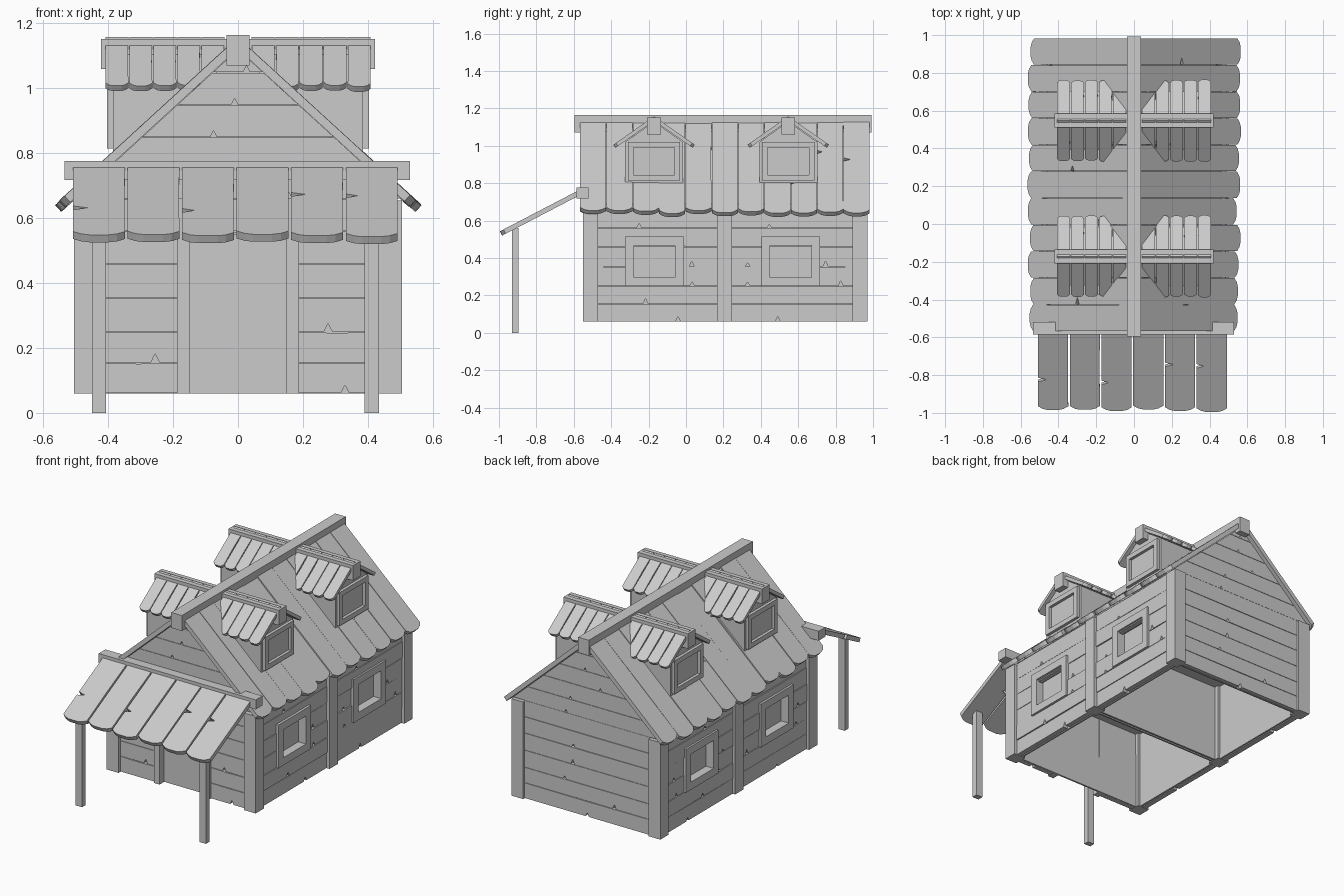
import bpy, bmesh, random
from mathutils import Vector as V

if "Cube" in bpy.data.objects:
    bpy.data.objects.remove(bpy.data.objects["Cube"])

random.seed(4)
R = random.uniform


def finish(bm, name):
    bmesh.ops.recalc_face_normals(bm, faces=bm.faces)
    me = bpy.data.meshes.new(name)
    bm.to_mesh(me)
    bm.free()
    ob = bpy.data.objects.new(name, me)
    bpy.context.collection.objects.link(ob)
    return ob


def slab(bm, pts, off):
    """Extrude a flat outline by a vector."""
    a = [bm.verts.new(p) for p in pts]
    b = [bm.verts.new(V(p) + V(off)) for p in pts]
    bm.faces.new(a)
    bm.faces.new(b[::-1])
    for i in range(len(a)):
        j = (i + 1) % len(a)
        bm.faces.new((a[j], a[i], b[i], b[j]))


def box(bm, x0, x1, y0, y1, z0, z1):
    slab(bm, [(x0, y0, z0), (x1, y0, z0), (x1, y1, z0), (x0, y1, z0)], (0, 0, z1 - z0))


def plank(bm, o, u, v, L, w, off, chamfer=0.0, notch=0.5, g=0.001):
    """Board of length L along u and width w along v, with worn end and split edge."""
    o, u, v = V(o), V(u).normalized(), V(v).normalized()
    p = [(0, g)]
    if random.random() < notch:
        s = R(.25, .7) * L
        p += [(s, g), (s + .012, w * R(.15, .3)), (s + .025, g)]
    if chamfer:
        p += [(L - chamfer, g), (L - chamfer * .3, w * .16), (L, w * .32),
              (L, w * .68), (L - chamfer * .3, w * .84), (L - chamfer, w - g)]
    else:
        p += [(L, g), (L, w - g)]
    p += [(L * .5, w - g - R(0, .003)), (0, w - g)]
    slab(bm, [o + u * a + v * b for a, b in p], off)


# Hollow, open-bottomed rooms (their faces show as window panes and door)
bm = bmesh.new()
for y0, y1 in ((-.5, .2), (.21, .93)):
    box(bm, -.45, .45, y0, y1, .06, .55)
bmesh.ops.recalc_face_normals(bm, faces=bm.faces)
low = [f for f in bm.faces if all(abs(v.co.z - .06) < 1e-4 for v in f.verts)]
bmesh.ops.delete(bm, geom=low, context='FACES_ONLY')
mod = finish(bm, "room_shell").modifiers.new("thickness", 'SOLIDIFY')
mod.thickness = .015
mod.offset = -1

# Attic core beneath the roof boards
bm = bmesh.new()
slab(bm, [(-.46, -.5, .555), (.46, -.5, .555), (.46, -.5, .69), (0, -.5, 1.11), (-.46, -.5, .69)],
     (0, 1.43, 0))
finish(bm, "attic_core")

# Corner, middle and door posts
bm = bmesh.new()
for s in (-1, 1):
    for y in (-.51, .205, .93):
        box(bm, s * .425, s * .505, y - .04, y + .04, .06, .655)
finish(bm, "wall_posts")
bm = bmesh.new()
for s in (-1, 1):
    box(bm, s * .15, s * .188, -.545, -.49, .06, .66)
finish(bm, "door_posts")

# Side wall boards, split around the window openings
rows = [.06, .155, .25, .355, .46, .56, .665]
bays = [(-.47, .165, -.168), (.245, .89, .56)]
bm = bmesh.new()
for s in (-1, 1):
    for y0, y1, c in bays:
        for z0, z1 in zip(rows, rows[1:]):
            parts = [(y0, c - .115), (c + .115, y1)] if .24 < z0 < .45 else [(y0, y1)]
            for a, b in parts:
                plank(bm, (s * (.485 + R(0, .006)), a, z0), (0, 1, 0), (0, 0, 1),
                      b - a, z1 - z0, (-s * .03, 0, 0), notch=.7)
finish(bm, "side_wall_boards")

# Front and back wall boards with gables
bm = bmesh.new()
for z0, z1 in zip(rows[:5], rows[1:6]):
    for x in (-.425, .188):
        plank(bm, (x, -.53, z0), (1, 0, 0), (0, 0, 1), .237, z1 - z0, (0, .028, 0))
    plank(bm, (-.425, .955, z0), (1, 0, 0), (0, 0, 1), .85, z1 - z0, (0, -.024, 0), notch=.9)
for y, d in ((-.53, .028), (.955, -.024)):
    plank(bm, (-.425, y, .56), (1, 0, 0), (0, 0, 1), .85, .1, (0, d, 0))
    top = [.66, .75, .85, .95, 1.05, 1.115]
    for z0, z1 in zip(top, top[1:]):
        a, b = (1.12 - z0) / .915, (1.12 - z1 + .002) / .915
        n = R(-.4, .4) * a
        slab(bm, [(-a, y, z0), (n, y, z0), (n + .01, y, z0 + .02), (n + .02, y, z0),
                  (a, y, z0), (b, y, z1 - .002), (-b, y, z1 - .002)], (0, d, 0))
finish(bm, "gable_wall_boards")


def frame(bm, s, x0, x1, c, z0, z1, h, t):
    """Four-bar window frame facing along x."""
    a, b = s * x0, s * x1
    box(bm, a, b, c - h, c + h, z0, z0 + t)
    box(bm, a, b, c - h, c + h, z1 - t, z1)
    for k in (-1, 1):
        box(bm, a, b, c + k * h, c + k * (h - t), z0 + t, z1 - t)


bm = bmesh.new()
for s in (-1, 1):
    for _, _, c in bays:
        frame(bm, s, .45, .502, c, .25, .515, .157, .047)
finish(bm, "window_frames")

# Main roof boards and ridge beam
bm = bmesh.new()
n = 11
w = 1.55 / n
for s in (-1, 1):
    u = V((s, 0, -.915)).normalized()
    nrm = V((s * .915, 0, 1)).normalized()
    for i in range(n):
        plank(bm, V((0, -.567 + i * w, 1.155)) + nrm * R(-.003, .003), u, (0, 1, 0),
              .752 + R(-.014, .014), w, nrm * -.026, .024, .5 if i else 0)
finish(bm, "main_roof_boards")
bm = bmesh.new()
box(bm, -.036, .036, -.595, .992, 1.07, 1.165)
finish(bm, "ridge_beam")

# Dormers: body, window frame, ridge beam and roof boards
body, frames, beams, roofs = [bmesh.new() for _ in range(4)]
for c in (-.171, .547):
    box(beams, -.422, .422, c - .037, c + .037, 1.06, 1.152)
    for s in (-1, 1):
        slab(body, [(s * .385, c + y, z) for y, z in
                    ((-.155, .8), (.155, .8), (.155, 1.02), (0, 1.13), (-.155, 1.02))],
             (-s * .36, 0, 0))
        frame(frames, s, .375, .403, c, .815, 1.02, .14, .03)
        for k in (-1, 1):
            u = V((0, k, -.7)).normalized()
            nrm = V((0, k * .7, 1)).normalized()
            for i in range(5):
                plank(roofs, (s * (.41 - i * .074), c, 1.158), u, (-s, 0, 0),
                      .262 + R(-.004, .004), .074, nrm * -.02, .016, 0, .002)
finish(body, "dormer_walls")
finish(frames, "dormer_window_frames")
finish(beams, "dormer_ridge_beams")
finish(roofs, "dormer_roof_boards")

# Porch: wall beam, boards and two posts
bm = bmesh.new()
box(bm, -.535, .53, -.585, -.52, .718, .776)
finish(bm, "porch_beam")
bm = bmesh.new()
u, nrm = V((0, -1, -.52)).normalized(), V((0, -.52, 1)).normalized()
for i in range(6):
    plank(bm, (-.51 + i * .168, -.555, .772), u, (1, 0, 0),
          .492 + R(-.012, .008), .164, nrm * -.026, .022, .6, .002)
finish(bm, "porch_roof_boards")
bm = bmesh.new()
for x in (-.428, .412):
    box(bm, x - .022, x + .022, -.93, -.895, 0, .56)
finish(bm, "porch_posts")
